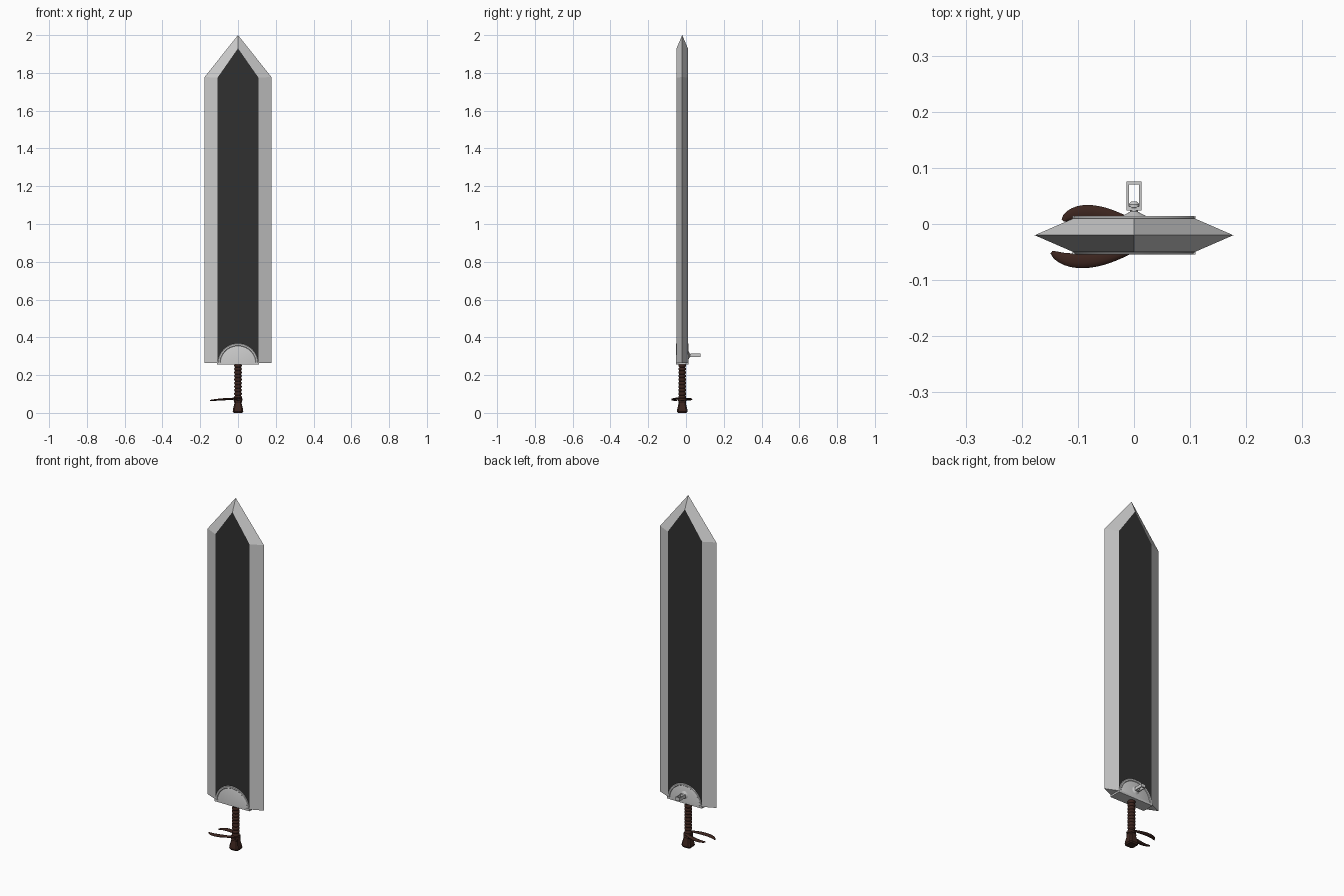
import bpy, bmesh, math
from mathutils import Vector

if "Cube" in bpy.data.objects:
    bpy.data.objects.remove(bpy.data.objects["Cube"])

CY = -0.02  # centre plane of the sword


def material(name, rgb):
    m = bpy.data.materials.new(name)
    m.diffuse_color = (*rgb, 1)
    m.use_nodes = True
    m.node_tree.nodes["Principled BSDF"].inputs["Base Color"].default_value = m.diffuse_color
    return m


dark = material("dark_steel", (0.03, 0.03, 0.03))
leather = material("brown_leather", (0.045, 0.018, 0.013))


def make(name, verts, faces, mat=None, smooth=False):
    me = bpy.data.meshes.new(name)
    me.from_pydata(verts, [], faces)
    bm = bmesh.new()
    bm.from_mesh(me)
    bmesh.ops.recalc_face_normals(bm, faces=bm.faces)
    bm.to_mesh(me)
    bm.free()
    ob = bpy.data.objects.new(name, me)
    bpy.context.collection.objects.link(ob)
    if mat:
        me.materials.append(mat)
    if smooth:
        bpy.ops.object.select_all(action='DESELECT')
        ob.select_set(True)
        bpy.context.view_layer.objects.active = ob
        bpy.ops.object.shade_smooth_by_angle(angle=math.radians(40))
    return ob


def loft(name, rings, mat=None, smooth=False, closed=False):
    n = len(rings[0])
    k = len(rings)
    verts = [v for r in rings for v in r]
    faces = []
    for i in range(k if closed else k - 1):
        a, b = i * n, (i + 1) % k * n
        faces += [(a + j, a + (j + 1) % n, b + (j + 1) % n, b + j) for j in range(n)]
    if not closed:
        faces += [tuple(range(n)), tuple(range((k - 1) * n, k * n))]
    return make(name, verts, faces, mat, smooth)


def circle(r, z, n=16):
    return [(r * math.cos(math.tau * i / n), CY + r * math.sin(math.tau * i / n), z) for i in range(n)]


# blade: sharp outline on the centre plane, flat dark panel on each side
outer = [(-0.177, 0.265), (-0.177, 1.778), (0, 2.0), (0.177, 1.778), (0.177, 0.265)]
inner = [(-0.108, 0.265), (-0.108, 1.775), (0, 1.93), (0.108, 1.775), (0.108, 0.265)]
verts = [(x, CY - 0.03, z) for x, z in inner] + [(x, CY, z) for x, z in outer] \
    + [(x, CY + 0.03, z) for x, z in inner]
faces = [(0, 1, 2, 3, 4), (10, 11, 12, 13, 14), (0, 5, 10, 14, 9, 4)]
for i in range(4):
    faces += [(i, i + 1, i + 6, i + 5), (i + 5, i + 6, i + 11, i + 10)]
blade = make("blade", verts, faces)
blade.data.materials.append(None)
blade.data.materials.append(dark)
for p in blade.data.polygons:
    if len(p.vertices) == 5:
        p.material_index = 1


# guard: half disc through the blade with chamfered faces, raised rim and base plate
def arc(r, y, z0=0.26, n=28):
    return [(r * math.cos(math.pi * i / n), CY + y, z0 + r * math.sin(math.pi * i / n)) for i in range(n + 1)]


loft("guard", [arc(0.086, -0.034), arc(0.097, -0.0305), arc(0.097, 0.0305), arc(0.086, 0.034)], smooth=True)
rim = []
for i in range(29):
    t = math.pi * i / 28
    section = [(0.094, -0.031), (0.097, -0.034), (0.105, -0.034), (0.108, -0.031),
               (0.108, 0.031), (0.105, 0.034), (0.097, 0.034), (0.094, 0.031)]
    rim.append([(r * math.cos(t), CY + y, 0.26 + r * math.sin(t)) for r, y in section])
loft("guard_rim", rim, smooth=True)
plate = [(-0.11, -0.034), (0.11, -0.034), (0.11, 0.034), (-0.11, 0.034)]
loft("guard_base", [[(x, CY + y, z) for x, y in plate] for z in (0.256, 0.268)])


# back mount: turned boss with a long flat link
prof = [(0.024, 0.008), (0.022, 0.014), (0.012, 0.019), (0.007, 0.022),
        (0.007, 0.026), (0.010, 0.029), (0.010, 0.035), (0.005, 0.040)]
loft("link_mount", [[(r * math.cos(math.tau * i / 16), y, 0.305 + r * math.sin(math.tau * i / 16))
                     for i in range(16)] for r, y in prof], smooth=True)
bars = []
for hx, y0, y1 in ((0.0135, 0.024, 0.076), (0.0085, 0.031, 0.070)):
    bars.append([(-hx, y0), (hx, y0), (hx, y1), (-hx, y1)])
loft("link", [[(*bars[0][i], 0.296), (*bars[0][i], 0.314), (*bars[1][i], 0.314), (*bars[1][i], 0.296)]
              for i in range(4)], closed=True)

# grip: wrapped handle with ridges
ridges = 11
step = 0.205 / ridges
rings = []
for i in range(ridges):
    z = 0.055 + i * step
    rings += [circle(r, z + f * step) for r, f in ((0.0155, 0), (0.0195, 0.25), (0.0205, 0.5), (0.0195, 0.75))]
rings.append(circle(0.0155, 0.26))
loft("grip", rings, leather, True)


# pommel: flared square block with cut corners
def block(w, z):
    c = w * 0.7
    pts = [(w, -c), (w, c), (c, w), (-c, w), (-w, c), (-w, -c), (-c, -w), (c, -w)]
    return [(x, CY + y, z) for x, y in pts]


loft("pommel", [block(0.023, 0), block(0.028, 0.008), block(0.027, 0.018),
                block(0.019, 0.052), block(0.021, 0.058), block(0.019, 0.066)], leather)

# collar that ties the straps to the grip
loft("strap_collar", [circle(r, z) for r, z in ((0.018, 0.062), (0.024, 0.066), (0.024, 0.076), (0.018, 0.08))],
     leather, True)


# two curved, tapering leather straps
def bez(pts, t):
    p = [Vector(q) for q in pts]
    while len(p) > 1:
        p = [a.lerp(b, t) for a, b in zip(p, p[1:])]
    return p[0]


def strap(name, path):
    rings = []
    for i in range(17):
        t = i / 16
        c = bez(path, t)
        d = bez(path, min(t + 0.01, 1)) - bez(path, max(t - 0.01, 0))
        side = Vector((-d.y, d.x, 0)).normalized()
        w = 0.004 + 0.0095 * math.sin(math.pi * t ** 1.3) ** 0.8 if t < 1 else 0.003
        h = 0.003 + 0.003 * math.sin(math.pi * t)
        rings.append([c + side * (w * math.cos(a)) + Vector((0, 0, h * math.sin(a)))
                      for a in (math.tau * k / 10 for k in range(10))])
    loft(name, rings, leather, True)


strap("strap_back", [(0.018, -0.008, 0.077), (-0.03, 0.014, 0.074), (-0.10, 0.036, 0.072), (-0.127, 0.006, 0.068)])
strap("strap_front", [(0.018, -0.034, 0.077), (-0.03, -0.058, 0.076), (-0.11, -0.082, 0.070), (-0.147, -0.050, 0.066)])
